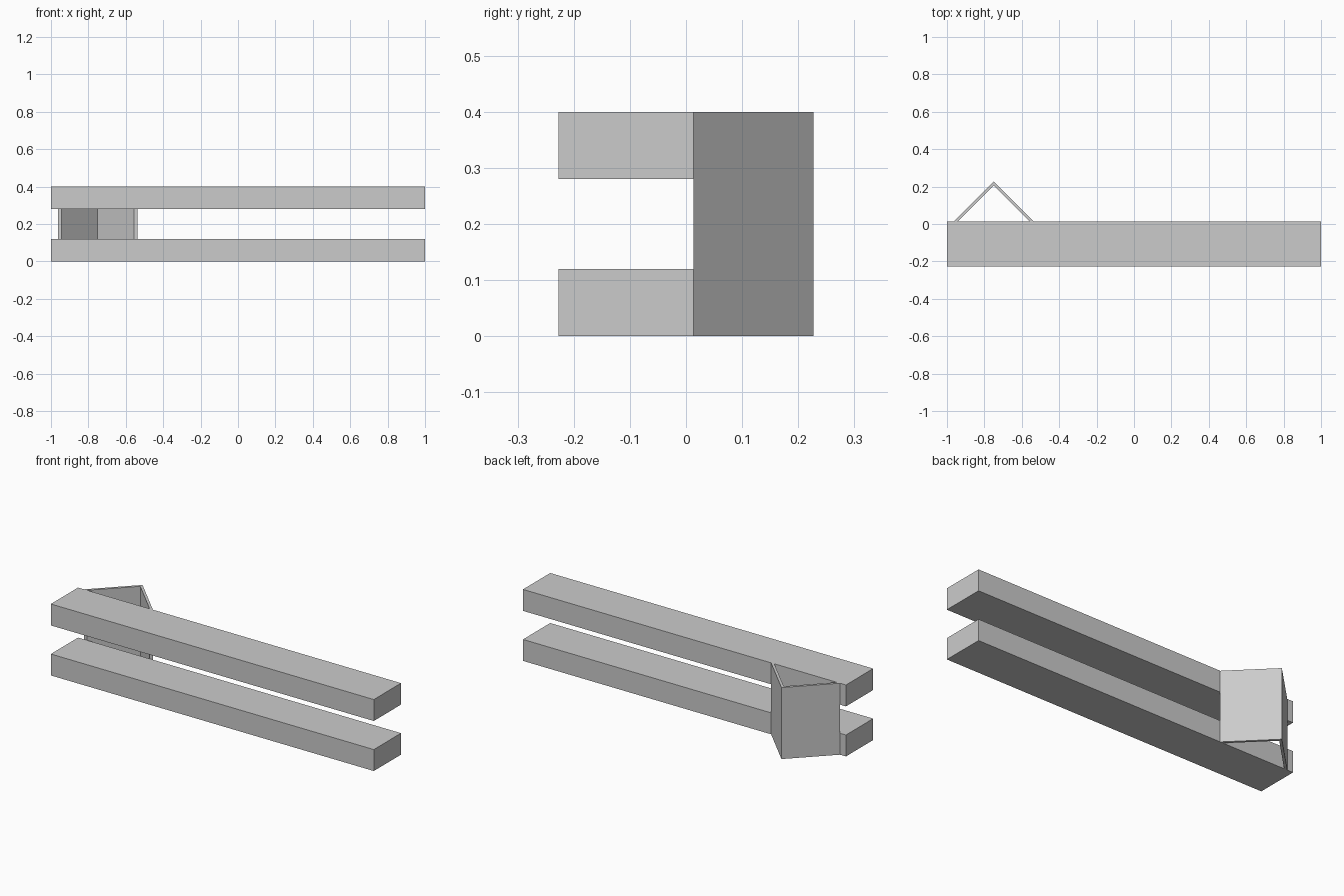
import bpy
import bmesh

cube = bpy.data.objects.get("Cube")
if cube:
    bpy.data.objects.remove(cube, do_unlink=True)

grey = bpy.data.materials.new("plain grey")
grey.use_nodes = True
grey.diffuse_color = (0.6, 0.6, 0.6, 1)
grey.node_tree.nodes["Principled BSDF"].inputs["Base Color"].default_value = (0.6, 0.6, 0.6, 1)


def prism(name, outline, bottom, top):
    """Extrude a plan outline upwards into a flat-shaded solid."""
    bm = bmesh.new()
    base = bm.faces.new([bm.verts.new((x, y, bottom)) for x, y in outline])
    grown = bmesh.ops.extrude_face_region(bm, geom=[base])["geom"]
    verts = [v for v in grown if isinstance(v, bmesh.types.BMVert)]
    bmesh.ops.translate(bm, verts=verts, vec=(0, 0, top - bottom))
    bmesh.ops.recalc_face_normals(bm, faces=bm.faces)
    mesh = bpy.data.meshes.new(name)
    bm.to_mesh(mesh)
    bm.free()
    mesh.materials.append(grey)
    obj = bpy.data.objects.new(name, mesh)
    bpy.context.collection.objects.link(obj)
    return obj


FRONT, BACK, REAR = -0.227, 0.0135, 0.227
HEIGHT, RAIL = 0.4, 0.12

# Two long parallel rails
rail = [(-1, FRONT), (1, FRONT), (1, BACK), (-1, BACK)]
prism("lower_rail", rail, 0, RAIL)
prism("upper_rail", rail, HEIGHT - RAIL, HEIGHT)

# Thin folded plate behind the rails, ends cut flush with them
MID, WALL = -0.75, 0.02
reach = REAR - BACK
inner = reach - WALL
bracket = [(MID - reach, BACK), (MID, REAR), (MID + reach, BACK),
           (MID + inner, BACK), (MID, REAR - WALL), (MID - inner, BACK)]
prism("folded_bracket", bracket, 0, HEIGHT)
